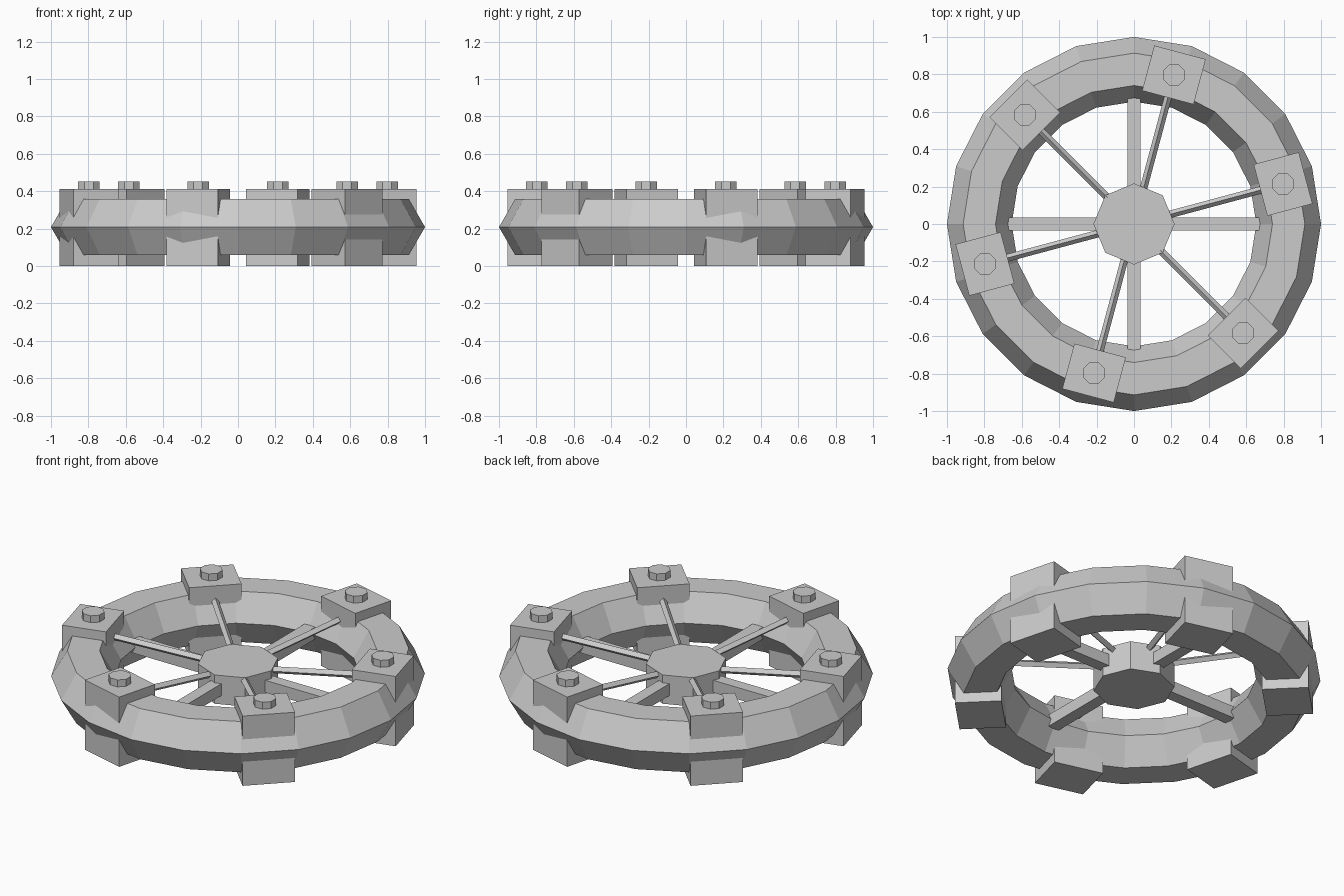
import bpy, bmesh, math
from mathutils import Matrix, Vector

if "Cube" in bpy.data.objects:
    bpy.data.objects.remove(bpy.data.objects["Cube"])

MID = 0.208          # height of the ring's centre plane
BOX_TOP = 0.412

grey = bpy.data.materials.new("plain_grey")
grey.diffuse_color = (0.6, 0.6, 0.6, 1)
grey.use_nodes = True
grey.node_tree.nodes["Principled BSDF"].inputs["Base Color"].default_value = grey.diffuse_color


def finish(name, bm):
    bmesh.ops.recalc_face_normals(bm, faces=bm.faces)
    mesh = bpy.data.meshes.new(name)
    bm.to_mesh(mesh)
    bm.free()
    mesh.materials.append(grey)
    obj = bpy.data.objects.new(name, mesh)
    bpy.context.collection.objects.link(obj)
    return obj


def box(name, size, centre, angle):
    bm = bmesh.new()
    m = Matrix.Rotation(angle, 4, 'Z') @ Matrix.Translation(centre) @ Matrix.Diagonal((*size, 1))
    bmesh.ops.create_cube(bm, size=1, matrix=m)
    return finish(name, bm)


def prism(name, sides, radius, start, end, turn=0.0):
    """Straight prism between two points."""
    start, end = Vector(start), Vector(end)
    axis = end - start
    m = Matrix.Translation((start + end) / 2) @ axis.to_track_quat('Z', 'Y').to_matrix().to_4x4()
    bm = bmesh.new()
    bmesh.ops.create_cone(bm, cap_ends=True, segments=sides, radius1=radius, radius2=radius,
                          depth=axis.length, matrix=m @ Matrix.Rotation(turn, 4, 'Z'))
    return finish(name, bm)


def polar(r, a, z):
    return (r * math.cos(a), r * math.sin(a), z)


# outer ring: hexagonal section swept round twenty segments
bm = bmesh.new()
SEG, SIDES, MAJOR, MINOR = 20, 6, 0.827, 0.173
loops = []
for i in range(SEG):
    a = math.tau * i / SEG
    loops.append([bm.verts.new(polar(MAJOR + MINOR * math.cos(math.tau * j / SIDES), a,
                                     MID + MINOR * math.sin(math.tau * j / SIDES)))
                  for j in range(SIDES)])
for i in range(SEG):
    p, q = loops[i], loops[(i + 1) % SEG]
    for j in range(SIDES):
        k = (j + 1) % SIDES
        bm.faces.new((p[j], q[j], q[k], p[k]))
finish("outer_ring", bm)

# central hub
prism("hub", 8, 0.217, (0, 0, 0.12), (0, 0, 0.29))

# four thick spokes
for n in range(4):
    box(f"thick_spoke_{n + 1}", (0.56, 0.07, 0.07), (0.40, 0, MID), n * math.pi / 2)

# six clamp blocks, each with a bolt head and a thin spoke
for n in range(6):
    a = math.radians(15 + 60 * n)
    box(f"clamp_block_{n + 1}", (0.25, 0.285, BOX_TOP), (0.825, 0, BOX_TOP / 2), a)
    prism(f"bolt_head_{n + 1}", 8, 0.062, polar(0.825, a, BOX_TOP - 0.01),
          polar(0.825, a, 0.453), math.pi / 8)
    prism(f"thin_spoke_{n + 1}", 4, 0.02, polar(0.15, a, 0.265), polar(0.75, a, 0.325))
